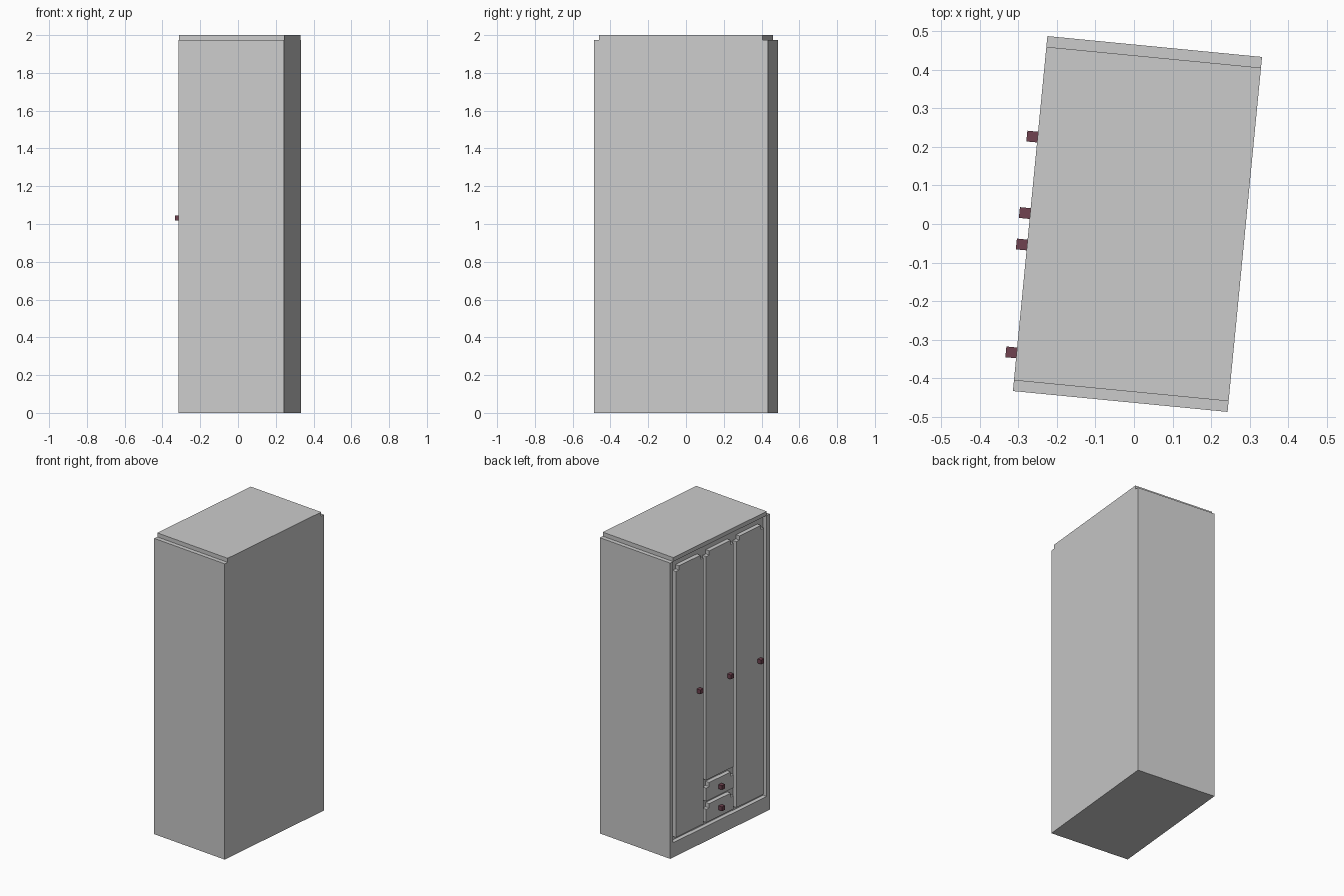
import bpy, bmesh, math
from mathutils import Matrix

if "Cube" in bpy.data.objects:
    bpy.data.objects.remove(bpy.data.objects["Cube"])

# The wardrobe is built square (doors face -x), then turned slightly about z
PLACE = Matrix.Translation((0.009, 0, 0)) @ Matrix.Rotation(math.radians(-5.55), 4, 'Z')

FRONT, BACK = -0.28, 0.28
HALF = 0.463           # half of the overall width
T = 0.028              # board thickness
INNER = HALF - T
GAP = 0.0255           # gap round each door
DOOR_W = (2 * INNER - 4 * GAP) / 3
PITCH = DOOR_W + GAP
BASE_Z, SIDE_Z, DOOR_TOP = 0.098, 1.973, 1.926
DRAWER_H = 0.116
NOTCH = 0.028

knob_mat = bpy.data.materials.new("knob_paint")
knob_mat.diffuse_color = (0.16, 0.055, 0.08, 1)
knob_mat.use_nodes = True
knob_mat.node_tree.nodes["Principled BSDF"].inputs["Base Color"].default_value = knob_mat.diffuse_color


def finish(name, bm, mat=None):
    bmesh.ops.recalc_face_normals(bm, faces=bm.faces)
    bm.transform(PLACE)
    me = bpy.data.meshes.new(name)
    bm.to_mesh(me)
    bm.free()
    ob = bpy.data.objects.new(name, me)
    bpy.context.collection.objects.link(ob)
    if mat:
        me.materials.append(mat)
    return ob


def box(name, x, y, z, mat=None):
    bm = bmesh.new()
    size = [b - a for a, b in (x, y, z)]
    mid = [(a + b) / 2 for a, b in (x, y, z)]
    bmesh.ops.create_cube(bm, size=1, matrix=Matrix.Translation(mid) @ Matrix.Diagonal((*size, 1)))
    return finish(name, bm, mat)


def panel(name, yc, z0, z1):
    """Flat front with stepped top corners, extruded back to the carcass."""
    h, n = DOOR_W / 2, NOTCH
    outline = [(-h, z0), (h, z0), (h, z1 - n), (h - n, z1 - n), (h - n, z1),
               (n - h, z1), (n - h, z1 - n), (-h, z1 - n)]
    bm = bmesh.new()
    face = bm.faces.new([bm.verts.new((FRONT, yc + y, z)) for y, z in outline])
    new = bmesh.ops.extrude_face_region(bm, geom=[face])["geom"]
    bmesh.ops.translate(bm, vec=(T, 0, 0), verts=[g for g in new if isinstance(g, bmesh.types.BMVert)])
    return finish(name, bm)


def knob(name, yc, zc):
    r = 0.014
    box(name, (FRONT - 2 * r, FRONT), (yc - r, yc + r), (zc - r, zc + r), knob_mat)


# Carcass: side boards, top board, recessed body and plinth
for side, s in (("left", 1), ("right", -1)):
    box(side + "_side_board", (FRONT, BACK), sorted((s * INNER, s * HALF)), (0, SIDE_Z))
box("top_board", (FRONT, BACK), (-INNER, INNER), (SIDE_Z, 2.0))
box("body", (FRONT + T, BACK), (-INNER, INNER), (0, SIDE_Z))
box("plinth", (FRONT, FRONT + T), (-INNER, INNER), (0, BASE_Z))

# Drawers stacked under the middle door
z = BASE_Z + GAP
bottom = z
for name in ("lower", "upper"):
    panel(name + "_drawer", 0, z, z + DRAWER_H)
    knob(name + "_drawer_knob", 0, z + DRAWER_H / 2)
    z += DRAWER_H + GAP

# Three doors, each with a knob near its right edge
for name, k, z0 in (("left", 1, bottom), ("middle", 0, z), ("right", -1, bottom)):
    panel(name + "_door", k * PITCH, z0, DOOR_TOP)
    knob(name + "_door_knob", k * PITCH - DOOR_W / 2 + 0.046, 1.032)
